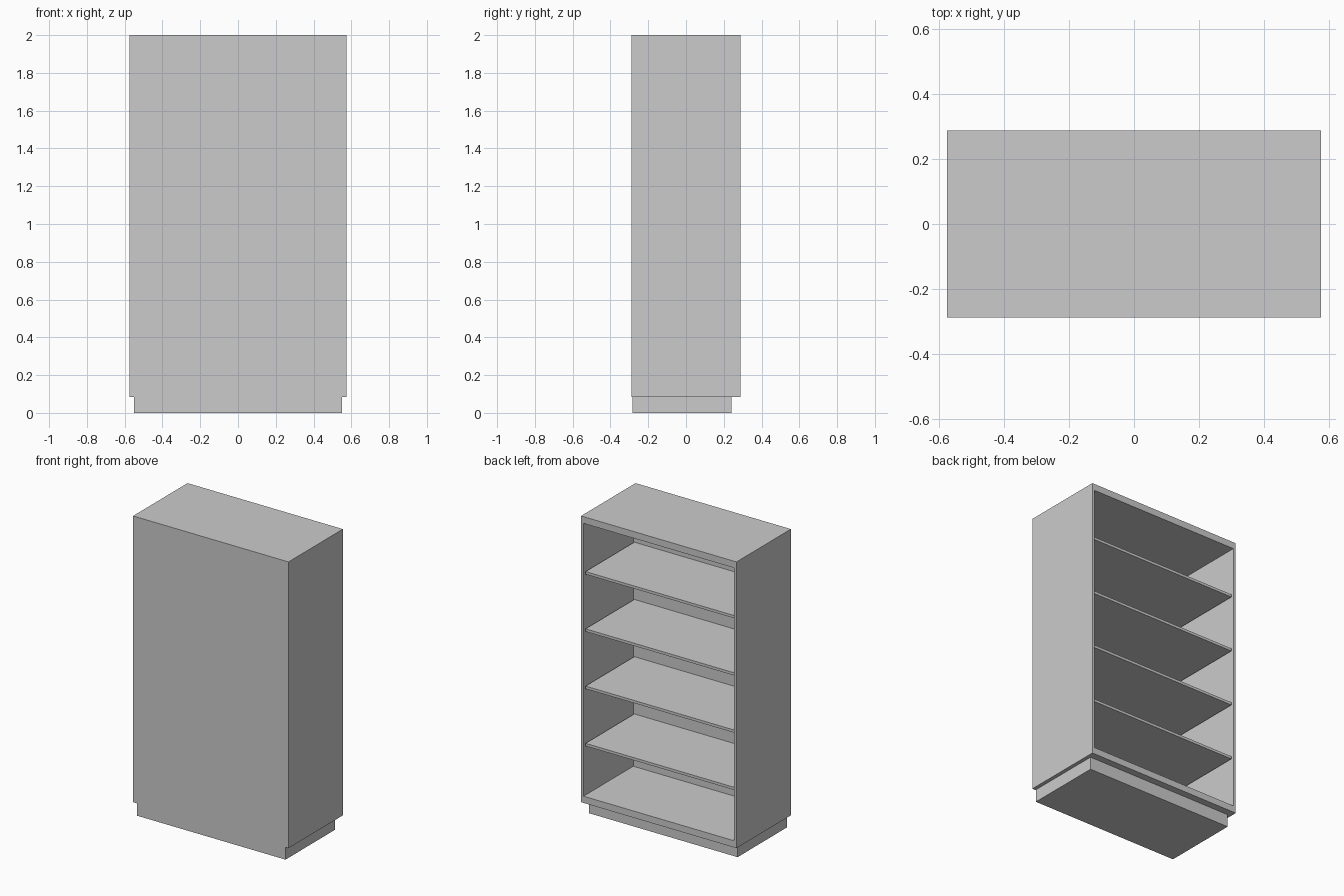
import bpy, bmesh

if "Cube" in bpy.data.objects:
    bpy.data.objects.remove(bpy.data.objects["Cube"])

W, D = 1.15, 0.575            # cabinet width, depth
Z0, Z1 = 0.085, 2.0           # cabinet bottom, top
SIDE, RIM, PANEL = 0.026, 0.045, 0.05   # wall thicknesses


def box_bmesh(x0, x1, y0, y1, z0, z1):
    bm = bmesh.new()
    bmesh.ops.create_cube(bm, size=1)
    for v in bm.verts:
        v.co = (x1 if v.co.x > 0 else x0,
                y1 if v.co.y > 0 else y0,
                z1 if v.co.z > 0 else z0)
    return bm


def finish(name, bm):
    mesh = bpy.data.meshes.new(name)
    bm.normal_update()
    bm.to_mesh(mesh)
    bm.free()
    ob = bpy.data.objects.new(name, mesh)
    bpy.context.collection.objects.link(ob)
    return ob


# Carcass: a box hollowed out from the +y side
bm = box_bmesh(-W / 2, W / 2, -D / 2, D / 2, Z0, Z1)
bm.normal_update()
opening = next(f for f in bm.faces if f.normal.y > 0.9)
bmesh.ops.inset_individual(bm, faces=[opening], thickness=SIDE)
for v in opening.verts:
    v.co.z = Z1 - RIM if v.co.z > 1 else Z0 + RIM
cavity = bmesh.ops.extrude_discrete_faces(bm, faces=[opening])["faces"][0]
for v in cavity.verts:
    v.co.y = -D / 2 + PANEL
finish("carcass", bm)

# Four evenly spaced shelves, set slightly back from the opening
step = (Z1 - Z0) / 5
for i in range(1, 5):
    z = Z0 + step * i + 0.005
    finish(f"shelf_{i}", box_bmesh(-W / 2 + SIDE, W / 2 - SIDE,
                                   -D / 2 + PANEL, D / 2 - 0.01,
                                   z - 0.009, z + 0.009))

# Recessed plinth
finish("plinth", box_bmesh(-0.55, 0.55, -0.283, 0.24, 0, Z0))
